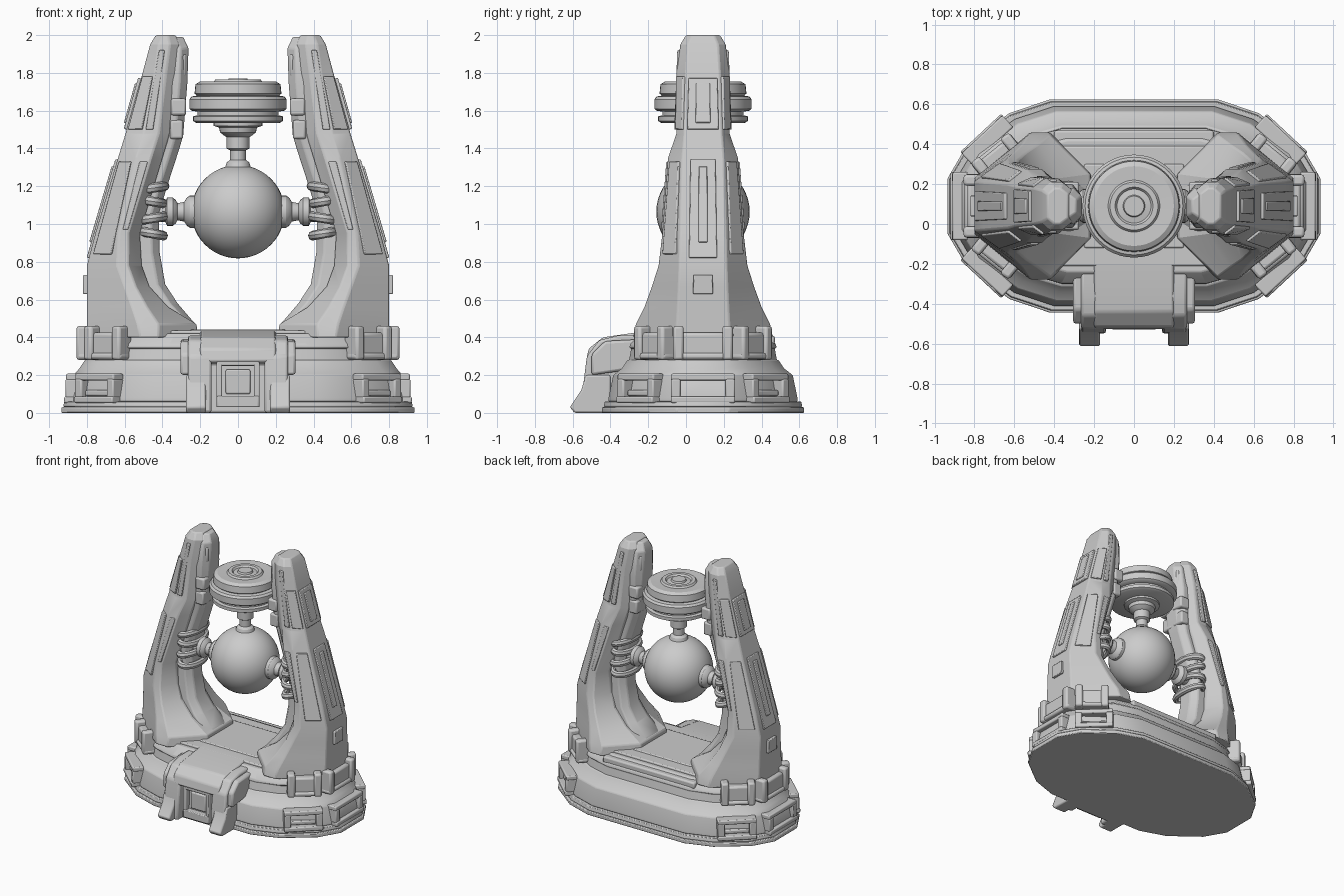
import bpy, bmesh
from math import sin, cos, pi, radians
from mathutils import Vector, Matrix

if "Cube" in bpy.data.objects:
    bpy.data.objects.remove(bpy.data.objects["Cube"])

CY = 0.09  # every object sits on this y line, so y below is relative to it


def finish(name, bm, mirror="", bevel=0.0, angle=30):
    bmesh.ops.recalc_face_normals(bm, faces=bm.faces)
    me = bpy.data.meshes.new(name)
    bm.to_mesh(me)
    bm.free()
    ob = bpy.data.objects.new(name, me)
    ob.location = (0, CY, 0)
    bpy.context.collection.objects.link(ob)
    bpy.ops.object.select_all(action='DESELECT')
    ob.select_set(True)
    bpy.context.view_layer.objects.active = ob
    bpy.ops.object.shade_smooth_by_angle(angle=radians(angle))
    if bevel:
        m = ob.modifiers.new("bevel", 'BEVEL')
        m.width, m.segments, m.limit_method = bevel, 2, 'ANGLE'
    if mirror:
        m = ob.modifiers.new("mirror", 'MIRROR')
        m.use_axis = ("X" in mirror, "Y" in mirror, False)
        m.use_mirror_merge = False
    return ob


def loft(name, rings, closed=False, **kw):
    bm = bmesh.new()
    vs = [[bm.verts.new(p) for p in r] for r in rings]
    n = len(vs[0])
    for a, b in zip(vs, vs[1:] + (vs[:1] if closed else [])):
        for i in range(n):
            bm.faces.new((a[i], a[(i + 1) % n], b[(i + 1) % n], b[i]))
    if not closed:
        bm.faces.new(vs[0])
        bm.faces.new(vs[-1])
    return finish(name, bm, **kw)


def lathe(name, prof, axis='Z', centre=(0, 0, 0), n=40, **kw):
    rings = []
    for r, h in prof:
        ring = []
        for i in range(n):
            c, s = r * cos(2 * pi * i / n), r * sin(2 * pi * i / n)
            ring.append(Vector(centre) + Vector((c, s, h) if axis == 'Z' else (h, c, s)))
        rings.append(ring)
    return loft(name, rings, **kw)


def boxes(name, items, place=(0, 0, 0), **kw):
    """Boxes (centre, size); place = x, y and heading of the local x axis."""
    M = Matrix.Translation((place[0], place[1], 0)) @ Matrix.Rotation(radians(place[2]), 4, 'Z')
    bm = bmesh.new()
    for c, s in items:
        bmesh.ops.create_cube(bm, size=1, matrix=M @ Matrix.Translation(c) @ Matrix.Diagonal((*s, 1)))
    return finish(name, bm, **kw)


def prism(name, prof, x0, x1, inset=0.0, **kw):
    """Side profile in world (y, z), extruded along x."""
    return loft(name, [[(x, y - CY, z) for y, z in prof] for x in (x0, x1)], **kw)


# Base tiers: chamfered oval outline
def outline(xs, ys, z):
    q = [(1, .26), (.9, .56), (.67, .87), (.45, 1)]
    half = q + [(-x, y) for x, y in q[::-1]]
    return [(x * xs, y * ys, z) for x, y in half + [(-x, -y) for x, y in half]]


for name, tiers in {
    "foot_plate": [(.935, .535, 0), (.935, .535, .03)],
    "foot_plate_upper": [(.915, .52, .03), (.925, .525, .035), (.92, .52, .06)],
    "lower_skirt": [(.895, .5, .06), (.895, .5, .08), (.87, .475, .2), (.84, .43, .235), (.81, .4, .28)],
    "upper_body": [(.8, .395, .26), (.79, .38, .34), (.81, .39, .345), (.8, .385, .365), (.74, .33, .42)],
}.items():
    loft(name, [outline(*t) for t in tiers], bevel=.006)
boxes("bridge_floor", [((0, 0, .415), (.84, .6, .04)), ((0, 0, .43), (.5, .42, .025))], bevel=.008)
boxes("back_ledge", [((0, .34, .385), (.8, .08, .05))], bevel=.012)


# Vents and clamps around the base
def vent(name, place, w, mirror):
    h = w / 2 - .025
    boxes(name, [((0, 0, .19), (.08, w, .035)), ((0, 0, .07), (.1, w, .035)),
                 ((0, h, .13), (.085, .05, .1)), ((0, -h, .13), (.085, .05, .1)),
                 ((-.015, 0, .105), (.06, w - .1, .03))], place, mirror=mirror, bevel=.008)


def clamp(name, place, w, mirror):
    h = w / 2 - .03
    boxes(name, [((-.01, 0, .36), (.09, w - .06, .13)), ((0, 0, .3), (.1, w, .035)),
                 ((0, h, .37), (.11, .055, .18)), ((0, -h, .37), (.11, .055, .18))],
          place, mirror=mirror, bevel=.014)


vent("side_vent", (.87, 0, 0), .34, "X")
vent("corner_vent", (.735, .33, 47), .28, "XY")
clamp("side_clamp", (.8, 0, 0), .32, "X")
clamp("corner_clamp", (.69, .25, 51), .25, "XY")

# Towers: z, outer x, two shoulder x, inner x, then outer, shoulder and inner half widths
TOWER = [
    (.40, .80, .52, .42, .21, .14, .37, .16), (.47, .80, .53, .42, .22, .14, .355, .16),
    (.56, .80, .56, .48, .37, .135, .31, .14), (.67, .80, .60, .54, .47, .13, .27, .13),
    (.78, .80, .64, .58, .51, .125, .235, .12), (.95, .755, .63, .58, .52, .12, .215, .12),
    (1.35, .635, .54, .46, .40, .11, .185, .11), (1.48, .595, .50, .42, .36, .10, .14, .10),
    (1.80, .505, .44, .38, .33, .09, .14, .10), (1.95, .465, .42, .36, .31, .08, .12, .08),
    (2.0, .435, .40, .37, .33, .06, .09, .06)]


def section(s):
    z, xo, xa, xb, xi, ho, hm, hi = s
    half = [(xo, ho), (xa, hm), (xb, hm), (xi, hi)]
    return [Vector((x, y, z)) for x, y in half + [(x, -y) for x, y in half[::-1]]]


def section_at(z):
    for a, b in zip(TOWER, TOWER[1:]):
        if z <= b[0]:
            t = (z - a[0]) / (b[0] - a[0])
            return section([p + (q - p) * t for p, q in zip(a, b)])


def panel(name, face, z0, z1, u0, u1, t=.012, mirror="XY"):
    """Raised plate on one tower face: 0 outer, 1 outer chamfer, 2 side."""
    pts = []
    for z, us in ((z0, (u0, u1)), (z1, (u1, u0))):
        s = section_at(z)
        a, b = s[face - 1], s[face]
        pts += [a.lerp(b, u) for u in us]
    n = (pts[1] - pts[0]).cross(pts[3] - pts[0]).normalized()
    n *= t if n.x + n.y > 0 else -t
    loft(name, [[p - n for p in pts], [p + n for p in pts]], mirror=mirror, bevel=.005)


loft("tower", [section(s) for s in TOWER], mirror="X", bevel=.008, angle=20)

# Narrow rail along the inner side of each tower: z, outer x, inner x, half width
RAIL = [(.43, .5, .22, .13), (.48, .5, .23, .13), (.58, .52, .32, .12), (.68, .58, .385, .11),
        (.85, .6, .415, .1), (1.05, .58, .42, .1), (1.2, .5, .375, .1), (1.4, .45, .31, .09),
        (1.47, .42, .29, .1), (1.75, .4, .268, .11), (1.93, .38, .262, .09), (1.99, .36, .29, .06)]
loft("inner_rail", [[(o, h, z), (i + .04, h, z), (i, h * .55, z), (i, -h * .55, z), (i + .04, -h, z), (o, -h, z)]
                    for z, o, i, h in RAIL], mirror="X", bevel=.008)

# Armour plates on the towers
panel("outer_long_plate", 0, .82, 1.34, .2, .8, mirror="X")
panel("outer_long_plate_ridge", 0, .9, 1.3, .4, .6, .02, mirror="X")
panel("outer_upper_plate", 0, 1.5, 1.77, .08, .92, .016, mirror="X")
panel("outer_upper_ridge", 0, 1.53, 1.74, .3, .7, .024, mirror="X")
panel("outer_small_box", 0, .63, .73, .3, .7, .02, mirror="X")
panel("chamfer_long_plate", 1, .84, 1.33, .15, .8)
panel("chamfer_upper_plate", 1, 1.5, 1.78, .1, .9)
panel("side_upper_plate", 2, 1.5, 1.92, .1, .6)
panel("side_lower_plate", 2, .97, 1.33, .3, .85, .008)
boxes("rail_fittings", [((.325, .06, 1.5), (.07, .1, .1)), ((.315, .07, 1.62), (.08, .1, .09)),
                        ((.30, .05, 1.84), (.05, .06, .12))], mirror="XY", bevel=.012)

# Cable coils around the rails
for k, z in enumerate((.95, 1.03, 1.12, 1.19)):
    rings = []
    for i in range(28):
        a = 2 * pi * i / 28
        rx, ry = .062 + .008 * (k % 2), .14
        rings.append([(.455 + (rx + .022 * cos(b)) * cos(a), (ry + .022 * cos(b)) * sin(a),
                       z + .026 * sin(b) + .012 * (-1) ** k * cos(a))
                      for b in [2 * pi * j / 8 for j in range(8)]])
    loft("cable_coil", rings, closed=True, mirror="X")

# Suspended sphere with its side arms
R = .247
lathe("core_sphere", [(max(R * sin(pi * i / 24), .001), 1.065 - R * cos(pi * i / 24)) for i in range(25)])
lathe("side_arm", [(.085, .2), (.085, .255), (.075, .27), (.052, .285), (.045, .32), (.062, .33), (.075, .345),
                   (.075, .375), (.055, .385), (.055, .48)], 'X', (0, 0, 1.065), 24, mirror="X")

# Top disc and hanging stem
lathe("top_disc", [(.001, 1.77), (.05, 1.77), (.055, 1.757), (.085, 1.752), (.095, 1.765), (.12, 1.765),
                   (.13, 1.752), (.2, 1.755), (.225, 1.74), (.23, 1.69), (.218, 1.68), (.245, 1.675), (.258, 1.66),
                   (.258, 1.61), (.245, 1.6), (.215, 1.595), (.215, 1.575), (.238, 1.57), (.238, 1.545),
                   (.22, 1.535), (.001, 1.535)], n=48)
lathe("hanging_stem", [(.13, 1.54), (.13, 1.52), (.1, 1.51), (.095, 1.485), (.07, 1.465), (.06, 1.46), (.06, 1.4),
                       (.042, 1.39), (.042, 1.34), (.06, 1.325), (.068, 1.3), (.075, 1.27)], n=28)

# Front console
prism("console_core", [(-.18, 0), (-.49, 0), (-.48, .26), (-.53, .27), (-.515, .34), (-.44, .4), (-.2, .435), (-.1, .435)],
      -.2, .2, bevel=.012)
prism("console_post", [(-.2, 0), (-.55, 0), (-.545, .14), (-.525, .3), (-.46, .385), (-.36, .41), (-.2, .41)],
      .14, .265, mirror="X", bevel=.014)
prism("console_shoulder", [(-.28, .23), (-.5, .2), (-.5, .31), (-.43, .38), (-.24, .39), (-.22, .33)],
      .23, .305, mirror="X", bevel=.014)
prism("console_foot", [(-.4, 0), (-.59, 0), (-.615, .03), (-.555, .12), (-.53, .2), (-.4, .2)],
      .17, .275, mirror="X", bevel=.01)
boxes("screen_frame", [((.1, -.585, .15), (.03, .06, .24)), ((-.1, -.585, .15), (.03, .06, .24)),
                       ((0, -.585, .262), (.22, .06, .025)), ((0, -.585, .06), (.22, .07, .06))], bevel=.006)
boxes("screen", [((0, -.575, .165), (.13, .03, .13))], bevel=.008)
